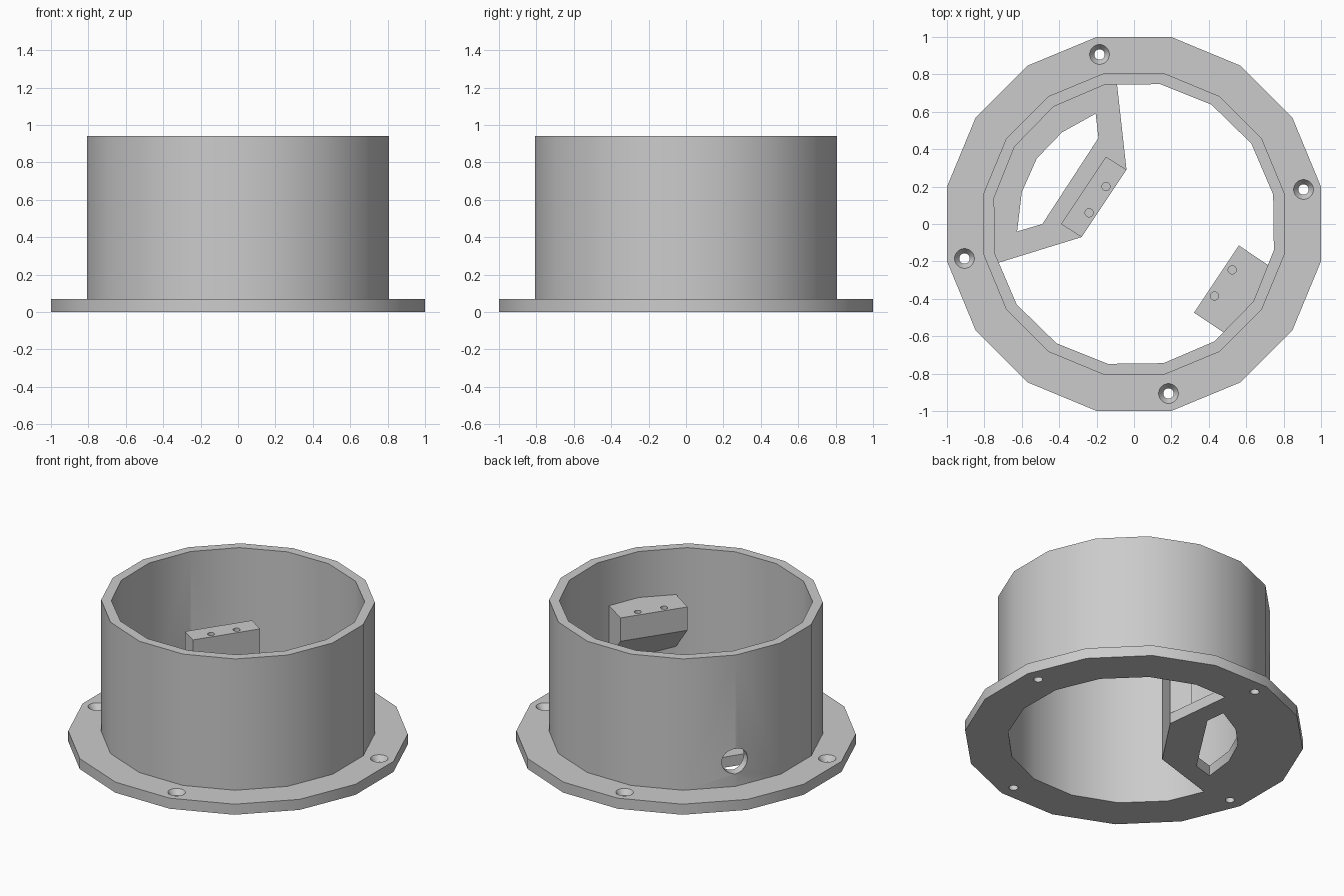
import bpy, bmesh
from math import sin, cos, radians, pi
from mathutils import Matrix, Vector

cube = bpy.data.objects.get("Cube")
if cube:
    bpy.data.objects.remove(cube, do_unlink=True)

grey = bpy.data.materials.new("light grey")
grey.use_nodes = True
grey.diffuse_color = (0.6, 0.6, 0.6, 1)
grey.node_tree.nodes["Principled BSDF"].inputs["Base Color"].default_value = (0.6, 0.6, 0.6, 1)

SIDES = 16
TOP = 0.94
PLATE = 0.07
PAD_TOP = 0.635
AXIS = radians(146.25)          # line through the cable hole and both mounts
OUT = Vector((cos(AXIS), sin(AXIS), 0))
SIDE = Vector((sin(AXIS), -cos(AXIS), 0))


def make_object(name, bm):
    bmesh.ops.recalc_face_normals(bm, faces=bm.faces)
    mesh = bpy.data.meshes.new(name)
    bm.to_mesh(mesh)
    bm.free()
    mesh.materials.append(grey)
    obj = bpy.data.objects.new(name, mesh)
    bpy.context.scene.collection.objects.link(obj)
    return obj


def loft(name, profile, sides, closed, centre=(0, 0), turn=0.0):
    """Sweep (radius, height) pairs round z; closed joins last ring to first."""
    bm = bmesh.new()
    rings = []
    for radius, z in profile:
        ring = []
        for i in range(sides):
            a = (i + 0.5) * 2 * pi / sides + turn
            ring.append(bm.verts.new((centre[0] + radius * cos(a), centre[1] + radius * sin(a), z)))
        rings.append(ring)
    pairs = list(zip(rings, rings[1:]))
    if closed:
        pairs.append((rings[-1], rings[0]))
    else:
        bm.faces.new(rings[0])
        bm.faces.new(rings[-1])
    for low, high in pairs:
        for i in range(sides):
            j = (i + 1) % sides
            bm.faces.new((low[i], low[j], high[j], high[i]))
    return make_object(name, bm)


def prism(name, outline, bottom, top):
    """Upright prism whose underside height may depend on the position."""
    bm = bmesh.new()
    low = [bm.verts.new((x, y, bottom(x, y))) for x, y in outline]
    high = [bm.verts.new((x, y, top)) for x, y in outline]
    bm.faces.new(low)
    bm.faces.new(high)
    for i in range(len(low)):
        j = (i + 1) % len(low)
        bm.faces.new((low[i], low[j], high[j], high[i]))
    return make_object(name, bm)


def cut(target, cutters):
    """Subtract each cutter, then remove it."""
    for cutter in cutters:
        cutter.hide_render = True
        mod = target.modifiers.new("cut", 'BOOLEAN')
        mod.operation = 'DIFFERENCE'
        mod.solver = 'EXACT'
        mod.object = cutter
        bpy.context.view_layer.objects.active = target
        bpy.ops.object.modifier_apply(modifier=mod.name)
        bpy.data.objects.remove(cutter, do_unlink=True)


def screw_holes(points):
    return [loft("pilot_cutter", [(0.022, PAD_TOP - 0.15), (0.022, PAD_TOP + 0.05)], 16, False, p)
            for p in points]


# Flanged tube, open at both ends
flat = 1 / cos(pi / SIDES)
inner = 0.746 * flat
body = loft("flanged_tube", [(flat, 0), (flat, PLATE), (0.806 * flat, PLATE),
                             (0.806 * flat, TOP), (inner, TOP), (inner, 0)], SIDES, True)
for v in body.data.vertices:      # bore is turned very slightly
    if v.co.xy.length < 0.78:
        v.co = Matrix.Rotation(radians(0.7), 3, 'Z') @ v.co

# Countersunk flange holes
cutters = []
for k in range(4):
    a = radians(11.5 + 90 * k)
    spot = (0.925 * cos(a), 0.925 * sin(a))
    cutters.append(loft("screw_cutter", [(0.028, -0.05), (0.028, 0.035), (0.053, PLATE),
                                         (0.053, 0.12)], 20, False, spot))

# Round cable hole through the wall
bm = bmesh.new()
bmesh.ops.create_cone(bm, cap_ends=True, segments=24, radius1=0.083, radius2=0.083, depth=0.3,
                      matrix=Matrix.Translation(OUT * 0.8 + Vector((0, 0, 0.236)))
                      @ OUT.to_track_quat('Z', 'Y').to_matrix().to_4x4())
cutters.append(make_object("cable_cutter", bm))
cut(body, cutters)

# Floor plate carrying the tall mount, with an open window
arc = [(0.775 * cos(radians(a)), 0.775 * sin(radians(a)))
       for a in (101.25, 123.75, 146.25, 168.75, 191.25)]
floor = prism("floor_plate", [(-0.04, 0.29), (-0.093, 0.765)] + arc + [(-0.74, -0.212), (-0.28, -0.07)],
              lambda x, y: 0, PLATE)
window = prism("window_cutter", [(-0.19, 0.46), (-0.205, 0.59), (-0.385, 0.49), (-0.52, 0.35),
                                 (-0.6, 0.17), (-0.625, -0.04), (-0.49, 0.0)],
               lambda x, y: -0.1, 0.2)
cut(floor, [window])

# Tall mount standing on the plate
tall = prism("tall_mount", [(-0.28, -0.07), (-0.04, 0.29), (-0.15, 0.36), (-0.39, 0.0)],
             lambda x, y: 0.01, PAD_TOP)
cut(tall, screw_holes([(-0.24, 0.06), (-0.15, 0.2)]))

# Wall mount opposite, with a sloping underside
shape = [(0.53, -0.216), (0.73, -0.216), (0.765, -0.15), (0.79, 0),
         (0.765, 0.15), (0.73, 0.216), (0.53, 0.216)]
outline = [(-OUT * u + SIDE * v).xy for u, v in shape]
wall = prism("wall_mount", outline,
             lambda x, y: 0.48 - (-OUT.x * x - OUT.y * y - 0.53), PAD_TOP)
cut(wall, screw_holes([(0.43, -0.385), (0.525, -0.245)]))

# Smooth shading with sharp corners
for obj in (body, floor, tall, wall):
    bpy.ops.object.select_all(action='DESELECT')
    obj.select_set(True)
    bpy.context.view_layer.objects.active = obj
    bpy.ops.object.shade_smooth_by_angle(angle=radians(30))
